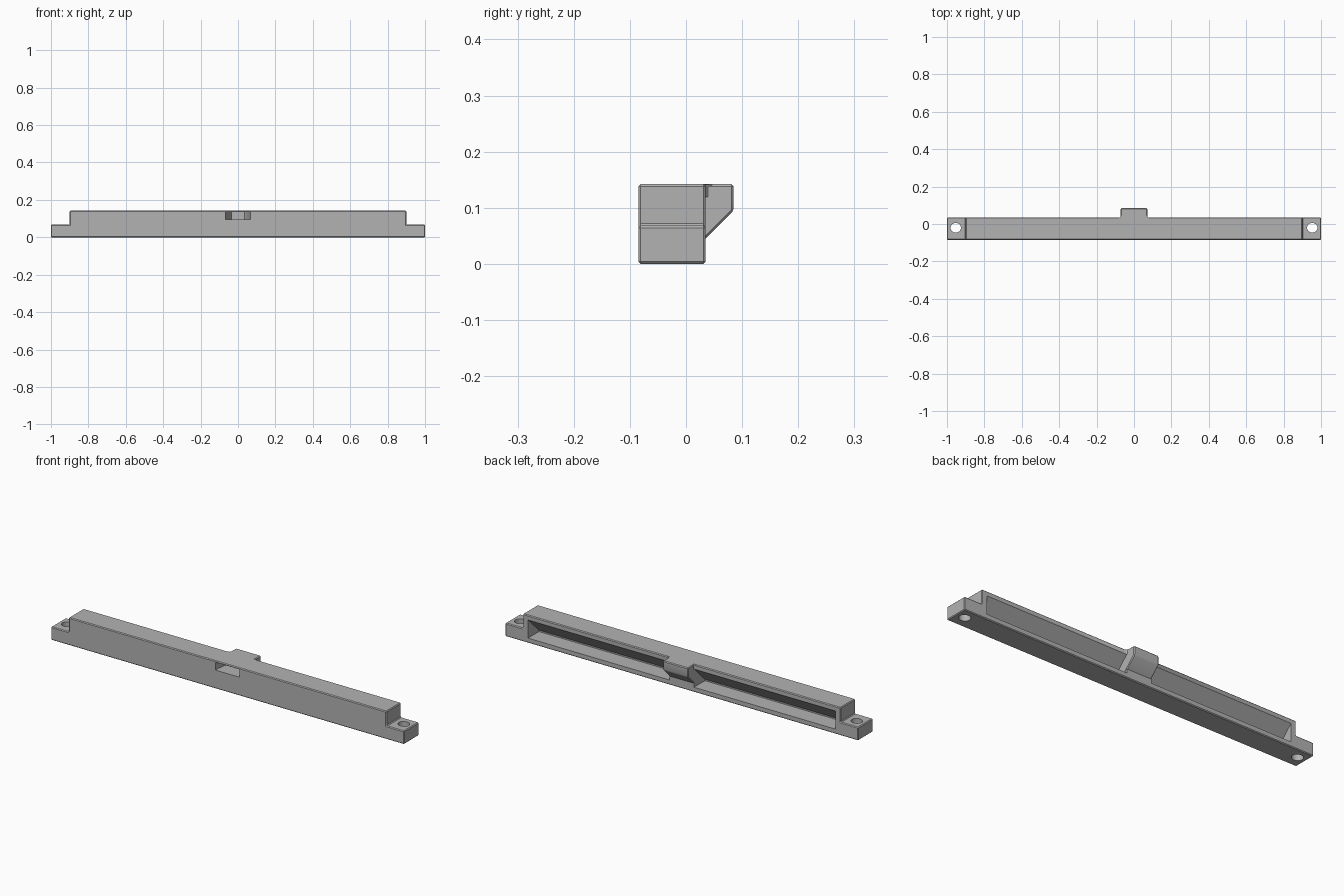
import bpy, bmesh, math
from mathutils import Vector

cube = bpy.data.objects.get("Cube")
if cube:
    bpy.data.objects.remove(cube)

grey = bpy.data.materials.new("mid grey")
grey.use_nodes = True
colour = (0.45, 0.45, 0.45, 1)
grey.diffuse_color = colour
grey.node_tree.nodes["Principled BSDF"].inputs["Base Color"].default_value = colour

TOP, BACK, FRONT = 0.142, 0.035, -0.085
AXES = {"X": (1, 2, 0), "Y": (0, 2, 1), "Z": (0, 1, 2)}


def prism(name, axis, outline, start, end, chamfer=0, segments=1):
    """Extrude a 2D outline along one axis, with optional chamfered edges."""
    u, v, w = AXES[axis]
    bm = bmesh.new()
    verts = []
    for a, b in outline:
        co = Vector()
        co[u], co[v], co[w] = a, b, start
        verts.append(bm.verts.new(co))
    face = bm.faces.new(verts)
    step = Vector()
    step[w] = end - start
    grown = bmesh.ops.extrude_face_region(bm, geom=[face])["geom"]
    bmesh.ops.translate(bm, vec=step, verts=[g for g in grown if isinstance(g, bmesh.types.BMVert)])
    bmesh.ops.recalc_face_normals(bm, faces=bm.faces)
    if chamfer:
        bmesh.ops.bevel(bm, geom=list(bm.edges), offset=chamfer, segments=segments,
                        profile=0.5, affect="EDGES")
    mesh = bpy.data.meshes.new(name)
    bm.to_mesh(mesh)
    bm.free()
    mesh.materials.append(grey)
    obj = bpy.data.objects.new(name, mesh)
    bpy.context.collection.objects.link(obj)
    return obj


def combine(target, tool, operation):
    """Apply a boolean and remove the tool object."""
    tool.hide_render = True
    mod = target.modifiers.new("combine", "BOOLEAN")
    mod.operation, mod.object, mod.solver = operation, tool, "EXACT"
    bpy.context.view_layer.objects.active = target
    bpy.ops.object.modifier_apply(modifier=mod.name)
    bpy.data.objects.remove(tool)


# Long bar with a lower mounting tab at each end
half = [(1, 0), (1, 0.068), (0.9, 0.068), (0.9, TOP)]
bar = prism("bar", "Y", half + [(-x, z) for x, z in reversed(half)], FRONT, BACK, 0.004)

# Pockets with sloping roofs, open at the back, and holes through the tabs
pocket = [(-0.053, 0.025), (0.07, 0.025), (0.07, 0.118), (BACK, 0.118), (-0.053, 0.032)]
ring = [math.tau * i / 24 for i in range(24)]
for side in (-1, 1):
    combine(bar, prism("pocket_cutter", "X", pocket, side * 0.07, side * 0.87), "DIFFERENCE")
    hole = [(side * 0.953 + 0.028 * math.cos(a), -0.02 + 0.026 * math.sin(a)) for a in ring]
    combine(bar, prism("hole_cutter", "Z", hole, -0.05, 0.1), "DIFFERENCE")

# Central catch with a sloping underside, jutting out of the back
catch = [(-0.03, TOP), (0.085, TOP), (0.085, 0.095), (0.02, 0.03), (-0.03, 0.03)]
combine(bar, prism("catch", "X", catch, -0.071, 0.071, 0.004), "UNION")

# Concave fillets where the catch meets the top rail
for side in (-1, 1):
    arc = [(side * (0.081 - 0.012 * math.cos(a)), 0.046 - 0.012 * math.sin(a))
           for a in (math.radians(15 * i) for i in range(7))]
    fillet = [(side * 0.065, 0.025), (side * 0.065, arc[0][1])] + arc + [(arc[-1][0], 0.025)]
    combine(bar, prism("fillet", "Z", fillet, 0.119, TOP - 0.001), "UNION")

# Slot in the front face, narrowing into the catch
wall = [(0.068, -0.1), (0.068, -0.06), (0.062, -0.02), (0.052, 0.02), (0.045, 0.05), (0.035, 0.068)]
slot = wall + [(-x, y) for x, y in reversed(wall)]
combine(bar, prism("slot_cutter", "Z", slot, 0.095, 0.135), "DIFFERENCE")

bpy.ops.object.select_all(action="DESELECT")
bar.select_set(True)
bpy.context.view_layer.objects.active = bar
bpy.ops.object.shade_smooth_by_angle(angle=math.radians(25))
